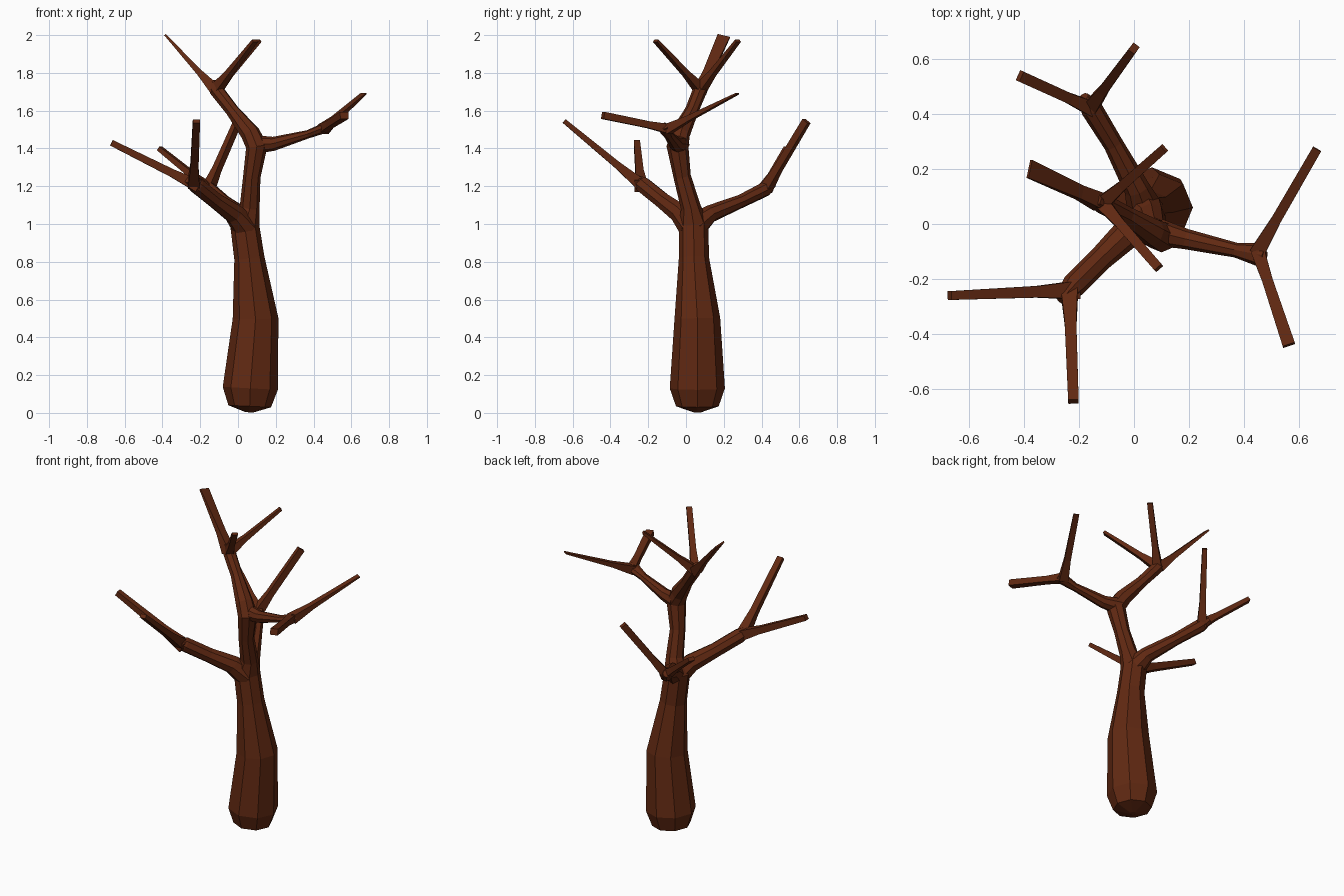
import bpy, bmesh, math
from mathutils import Vector

bark = bpy.data.materials.new("bark")
bark.diffuse_color = (0.12, 0.022, 0.006, 1)


def tube(name, points, sides, wide=None):
    """Loft rings along points (x, y, z, half_width[, half_thickness])."""
    bm = bmesh.new()
    pos = [Vector(p[:3]) for p in points]
    n = len(pos)
    rings = []
    # four-sided twigs get a rectangular section, others a polygon
    turn, grow = (math.pi / 4, math.sqrt(2)) if sides == 4 else (0, 1)
    for i, p in enumerate(points):
        tan = Vector()
        if i > 0:
            tan += (pos[i] - pos[i - 1]).normalized()
        if i < n - 1:
            tan += (pos[i + 1] - pos[i]).normalized()
        tan.normalize()
        u = Vector(wide) if wide else Vector((0, 0, 1)).cross(tan)
        u = (u - tan * u.dot(tan)).normalized()
        v = tan.cross(u)
        ring = []
        for k in range(sides):
            a = turn + 2 * math.pi * k / sides
            ring.append(bm.verts.new(pos[i] + grow * (u * p[3] * math.cos(a) + v * p[-1] * math.sin(a))))
        rings.append(ring)
    for a, b in zip(rings, rings[1:]):
        for k in range(sides):
            j = (k + 1) % sides
            bm.faces.new((a[k], a[j], b[j], b[k]))
    bm.faces.new(rings[0][::-1])
    bm.faces.new(rings[-1])
    bmesh.ops.recalc_face_normals(bm, faces=bm.faces)
    mesh = bpy.data.meshes.new(name)
    bm.to_mesh(mesh)
    bm.free()
    mesh.materials.append(bark)
    obj = bpy.data.objects.new(name, mesh)
    bpy.context.collection.objects.link(obj)


# Trunk with its rounded foot, running up into the leading stem
tube("trunk", [
    (0.06, 0.06, 0.003, 0.02), (0.062, 0.06, 0.035, 0.113), (0.065, 0.06, 0.13, 0.146),
    (0.093, 0.06, 0.50, 0.121), (0.06, 0.042, 0.82, 0.08), (0.035, 0.04, 1.0, 0.078),
    (0.062, 0.025, 1.09, 0.053), (0.073, -0.02, 1.25, 0.046), (0.10, -0.045, 1.41, 0.058),
    (0.065, -0.03, 1.48, 0.052), (-0.03, 0.03, 1.60, 0.036), (-0.115, 0.075, 1.71, 0.038),
    (-0.14, 0.088, 1.75, 0.025)], 8, (1, 0, 0))

# Main branches
tube("right_branch", [
    (0.09, -0.03, 1.42, 0.05), (0.19, -0.055, 1.425, 0.037), (0.37, -0.095, 1.475, 0.027, 0.022),
    (0.45, -0.11, 1.505, 0.042, 0.027), (0.475, -0.115, 1.52, 0.02)], 8)
tube("front_left_branch", [
    (0.04, 0.03, 0.98, 0.07), (-0.02, -0.03, 1.055, 0.056), (-0.12, -0.125, 1.125, 0.045),
    (-0.22, -0.225, 1.205, 0.045), (-0.265, -0.275, 1.24, 0.024)], 8)
tube("back_branch", [
    (0.04, 0.05, 0.99, 0.068), (0.01, 0.13, 1.055, 0.047), (-0.075, 0.29, 1.12, 0.036),
    (-0.155, 0.42, 1.185, 0.04), (-0.185, 0.46, 1.215, 0.022)], 8)

# Twigs: start, tip, start radius, tip half width, tip half thickness, width direction
twigs = {
    "top_twig_left": ((-0.12, 0.078, 1.71), (-0.38, 0.20, 1.995), 0.03, 0.034, 0.005, (0, 1, 0)),
    "top_twig_back": ((-0.11, 0.08, 1.72), (0.11, 0.275, 1.97), 0.026, 0.016, 0.008, None),
    "top_twig_front": ((-0.11, 0.07, 1.72), (0.09, -0.16, 1.97), 0.026, 0.017, 0.008, None),
    "right_twig_back": ((0.45, -0.10, 1.50), (0.665, 0.272, 1.69), 0.027, 0.017, 0.004, None),
    "right_twig_front": ((0.45, -0.10, 1.505), (0.563, -0.44, 1.575), 0.025, 0.023, 0.019, None),
    "front_left_twig_side": ((-0.21, -0.24, 1.20), (-0.67, -0.26, 1.43), 0.033, 0.016, 0.016, None),
    "front_left_twig_front": ((-0.235, -0.24, 1.21), (-0.22, -0.645, 1.545), 0.031, 0.019, 0.012, None),
    "back_twig_side": ((-0.155, 0.42, 1.19), (-0.415, 0.538, 1.40), 0.027, 0.02, 0.012, None),
    "back_twig_rear": ((-0.16, 0.42, 1.18), (0.0, 0.638, 1.545), 0.028, 0.014, 0.02, None),
}
for name, (start, tip, r, w, t, wide) in twigs.items():
    a, b = Vector(start), Vector(tip)
    mid = a.lerp(b, 0.3)
    tube(name, [(*a, r), (*mid, r * 0.5 + w * 0.3, r * 0.5 + t * 0.3), (*b, w, t)], 4, wide)
